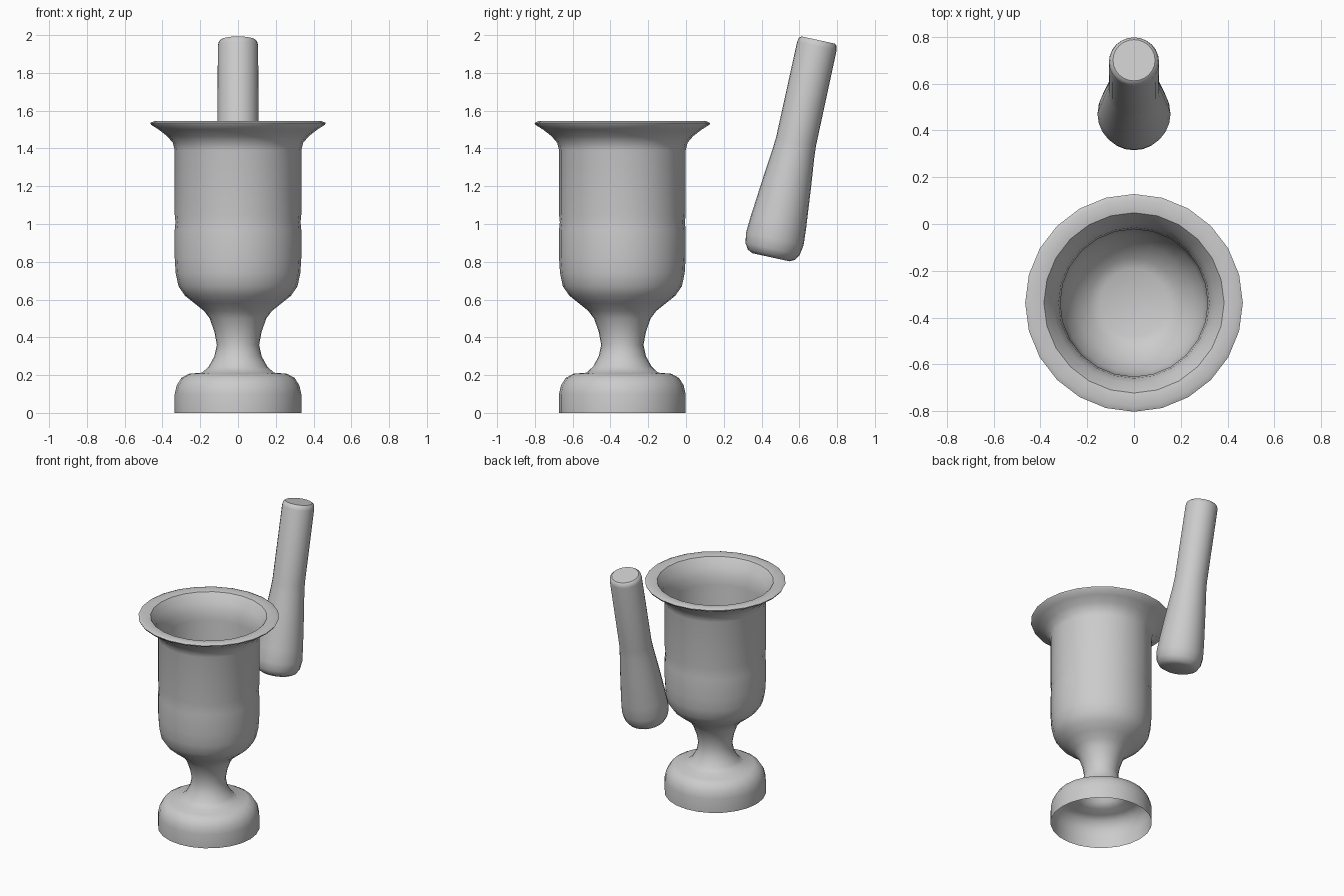
import bpy, bmesh, math

if "Cube" in bpy.data.objects:
    bpy.data.objects.remove(bpy.data.objects["Cube"])


def lathe(name, profile, segs, angle=40):
    """Revolve (radius, height) points about z; radius 0 closes to a pole."""
    bm = bmesh.new()
    rings = []
    for r, z in profile:
        if r == 0:
            rings.append([bm.verts.new((0, 0, z))] * segs)
        else:
            rings.append([bm.verts.new((r * math.sin(2 * math.pi * i / segs),
                                        r * math.cos(2 * math.pi * i / segs), z))
                          for i in range(segs)])
    for a, b in zip(rings, rings[1:]):
        for i in range(segs):
            j = (i + 1) % segs
            bm.faces.new(list(dict.fromkeys((a[i], a[j], b[j], b[i]))))
    bmesh.ops.recalc_face_normals(bm, faces=bm.faces)
    mesh = bpy.data.meshes.new(name)
    bm.to_mesh(mesh)
    bm.free()
    ob = bpy.data.objects.new(name, mesh)
    bpy.context.collection.objects.link(ob)
    bpy.ops.object.select_all(action='DESELECT')
    ob.select_set(True)
    bpy.context.view_layer.objects.active = ob
    bpy.ops.object.shade_smooth_by_angle(angle=math.radians(angle))
    return ob


# Mortar: hollow foot open below, narrow stem, cup, flared lip, then cup interior
foot = [(.335, 0), (.335, .10), (.325, .145), (.30, .185), (.26, .207), (.19, .213)]
stem = [(.155, .245), (.125, .30), (.112, .36), (.125, .43), (.15, .50), (.18, .54)]
cup = [(.23, .58), (.28, .62), (.315, .67), (.33, .74), (.335, .82), (.335, .97),
       (.331, 1.01), (.335, 1.05), (.335, 1.39)]
lip = [(.345, 1.43), (.375, 1.465), (.42, 1.50), (.46, 1.525), (.465, 1.535),
       (.443, 1.545), (.385, 1.535)]
inside = [(.345, 1.48), (.322, 1.42), (.315, 1.36), (.315, .80), (.30, .71),
          (.25, .63), (.19, .575), (.145, .555), (0, .555)]
mortar = lathe("mortar", foot + stem + cup + lip + inside, 24)
mortar.location = (0, -.337, 0)

# Pestle: rounded heavy end tapering into a straight handle, leaning back
pestle = lathe("pestle", [(0, 0), (.10, 0), (.128, .014), (.147, .045), (.156, .10),
                          (.150, .19), (.128, .42), (.113, .56), (.108, .63),
                          (.107, 1.145), (.102, 1.167), (.09, 1.177), (0, 1.177)], 24)
pestle.location = (0, .449, .824)
pestle.rotation_euler = (-math.radians(12.3), 0, 0)
